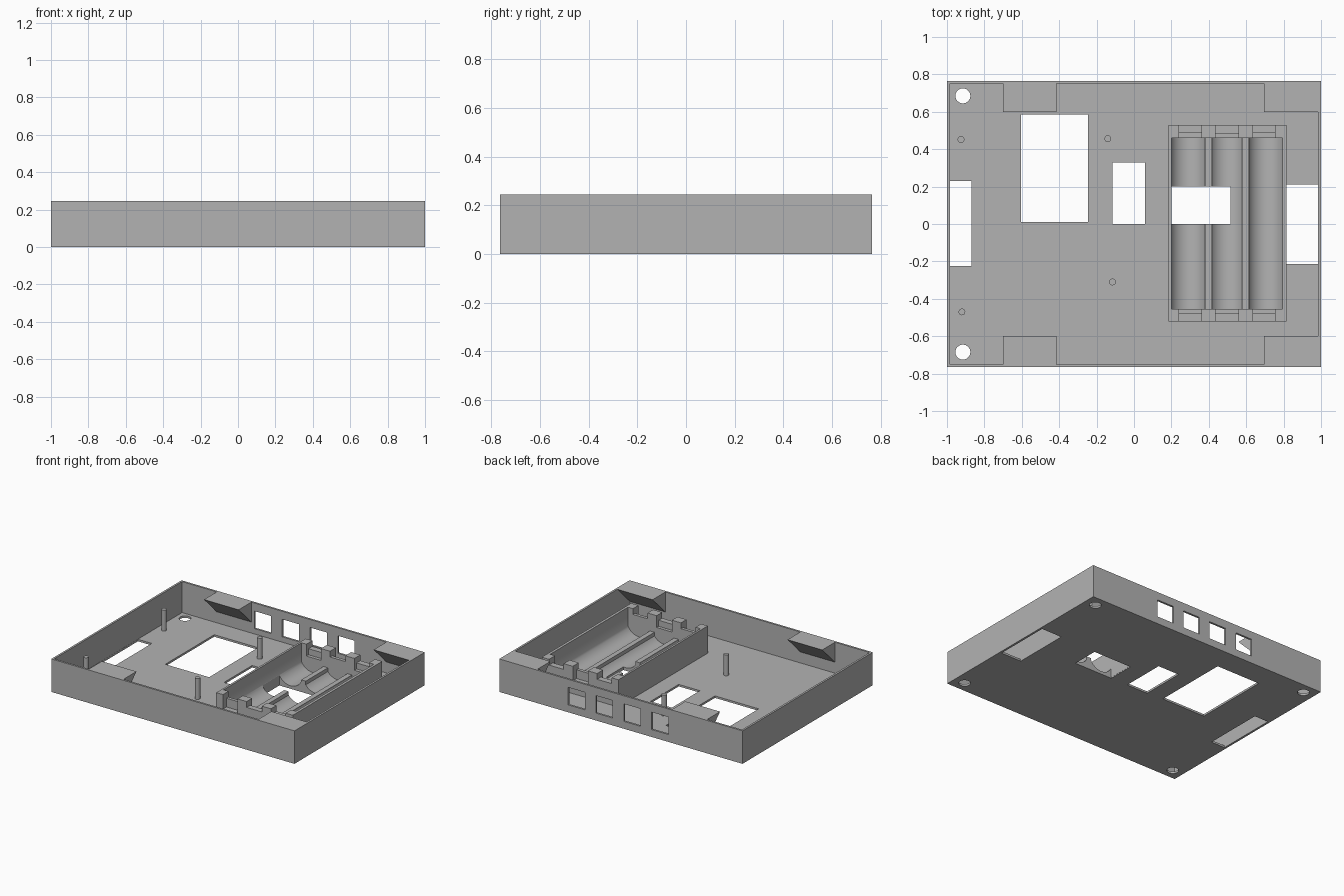
import bpy, bmesh, math

cube = bpy.data.objects.get("Cube")
if cube:
    bpy.data.objects.remove(cube, do_unlink=True)

grey = bpy.data.materials.new("matte grey")
grey.use_nodes = True
COLOR = (0.45, 0.45, 0.45, 1)
grey.diffuse_color = COLOR
grey.node_tree.nodes["Principled BSDF"].inputs["Base Color"].default_value = COLOR

W, D, H, T = 1.0, 0.765, 0.245, 0.015   # half width, half depth, height, wall


def finish(name, bm):
    bmesh.ops.recalc_face_normals(bm, faces=bm.faces)
    mesh = bpy.data.meshes.new(name)
    bm.to_mesh(mesh)
    bm.free()
    mesh.materials.append(grey)
    ob = bpy.data.objects.new(name, mesh)
    bpy.context.collection.objects.link(ob)
    return ob


def add_prism(bm, points, offset):
    """Extrude a closed outline of 3D points by an offset."""
    face = bm.faces.new([bm.verts.new(p) for p in points])
    out = bmesh.ops.extrude_face_region(bm, geom=[face])
    verts = [g for g in out["geom"] if isinstance(g, bmesh.types.BMVert)]
    bmesh.ops.translate(bm, verts=verts, vec=offset)


def add_box(bm, x0, x1, y0, y1, z0, z1):
    add_prism(bm, [(x0, y0, z0), (x1, y0, z0), (x1, y1, z0), (x0, y1, z0)],
              (0, 0, z1 - z0))


def add_cylinder(bm, x, y, r, z0, z1, n=32):
    ring = [(x + r * math.cos(i * math.tau / n), y + r * math.sin(i * math.tau / n), z0)
            for i in range(n)]
    add_prism(bm, ring, (0, 0, z1 - z0))


def cut(ob, cutter):
    cutter.hide_render = True
    cutter.hide_viewport = True
    mod = ob.modifiers.new("cut", "BOOLEAN")
    mod.operation = "DIFFERENCE"
    mod.solver = "EXACT"
    mod.object = cutter


# Open tray
bm = bmesh.new()
add_box(bm, -W, W, -D, D, 0, H)
tray = finish("tray", bm)

bm = bmesh.new()
add_box(bm, -W + T, W - T, -D + T, D - T, T, H + 0.1)
cut(tray, finish("cavity_cutter", bm))

# Floor openings, screw holes and the row of back windows
bm = bmesh.new()
for x0, x1, y0, y1 in [(-0.605, -0.245, 0.01, 0.585), (-0.115, 0.06, 0, 0.33),
                       (0.2, 0.515, 0, 0.2), (-0.984, -0.87, -0.225, 0.23),
                       (0.816, 0.984, -0.215, 0.21)]:
    add_box(bm, x0, x1, y0, y1, -0.1, 0.04)
for sx in (-1, 1):
    for sy in (-1, 1):
        add_cylinder(bm, sx * 0.915, sy * 0.685, 0.04, -0.1, 0.04)
for i in range(4):
    x = -0.322 + i * 0.229
    add_box(bm, x - 0.069, x + 0.069, 0.7, 0.85, 0.055, 0.185)
cut(tray, finish("opening_cutter", bm))

# Wedge brackets under the rim
for side, sy in (("front", -1), ("back", 1)):
    for hand, x0, x1 in (("right", -0.7, -0.415), ("left", 0.695, 0.985)):
        bm = bmesh.new()
        y0, y1 = sy * 0.6, sy * (D - T)
        add_prism(bm, [(x0, y0, H), (x0, y1, H), (x0, y1, H - 0.148)], (x1 - x0, 0, 0))
        finish(f"{side}_{hand}_bracket", bm)

# Board pins
for i, (x, y) in enumerate([(-0.925, 0.452), (-0.14, 0.456), (-0.115, -0.31), (-0.92, -0.47)]):
    bm = bmesh.new()
    add_cylinder(bm, x, y, 0.018, 0.005, 0.17, 24)
    finish(f"board_pin_{i + 1}", bm)

# Battery cradle: side walls, three round troughs and ridges as one profile
TOP, Y0, Y1 = 0.218, -0.455, 0.46
X0, X1 = 0.185, 0.815
outline = [(X0, 0.005), (X0, TOP), (0.2, TOP)]
troughs = [(0.2, 0.38), (0.417, 0.578), (0.615, 0.795)]
for i, (a, b) in enumerate(troughs):
    mid, r = (a + b) / 2, 0.1
    half = math.asin((b - a) / 2 / r)
    for k in range(17):
        t = -half + 2 * half * k / 16
        outline.append((mid + r * math.sin(t), 0.122 - r * math.cos(t)))
    if i < 2:
        outline += [(b, 0.09), (troughs[i + 1][0], 0.09)]
outline += [(0.795, TOP), (X1, TOP), (X1, 0.005)]
bm = bmesh.new()
add_prism(bm, [(x, Y0, z) for x, z in outline], (0, Y1 - Y0, 0))
cradle = finish("battery_cradle", bm)

bm = bmesh.new()
add_box(bm, 0.201, 0.515, 0, 0.2, -0.1, 0.14)
cut(cradle, finish("cradle_cutter", bm))

# Notched cradle ends: posts, spring notches and plate notches
notches = [(0.24, 0.36), (0.435, 0.56), (0.635, 0.755)]
for name, inner, outer, springs in (("front", Y0, -0.52, (0, 2)), ("back", Y1, 0.53, (1,))):
    bm = bmesh.new()
    edges = [X0] + [x for n in notches for x in n] + [X1]
    for a, b in zip(edges[::2], edges[1::2]):
        add_box(bm, a, b, inner, outer, 0.005, TOP)
    for i, (a, b) in enumerate(notches):
        split = inner + (outer - inner) * 0.36
        z_in, z_out = (0.175, 0.11) if i in springs else (0.13, 0.175)
        add_box(bm, a, b, inner, split, 0.005, z_in)
        add_box(bm, a, b, split, outer, 0.005, z_out)
    finish(f"{name}_cradle_end", bm)

# Smooth only the round surfaces
for ob in bpy.context.collection.objects:
    if ob.name.startswith(("board_pin", "battery_cradle")):
        bpy.ops.object.select_all(action="DESELECT")
        ob.select_set(True)
        bpy.context.view_layer.objects.active = ob
        bpy.ops.object.shade_smooth_by_angle(angle=math.radians(30))
